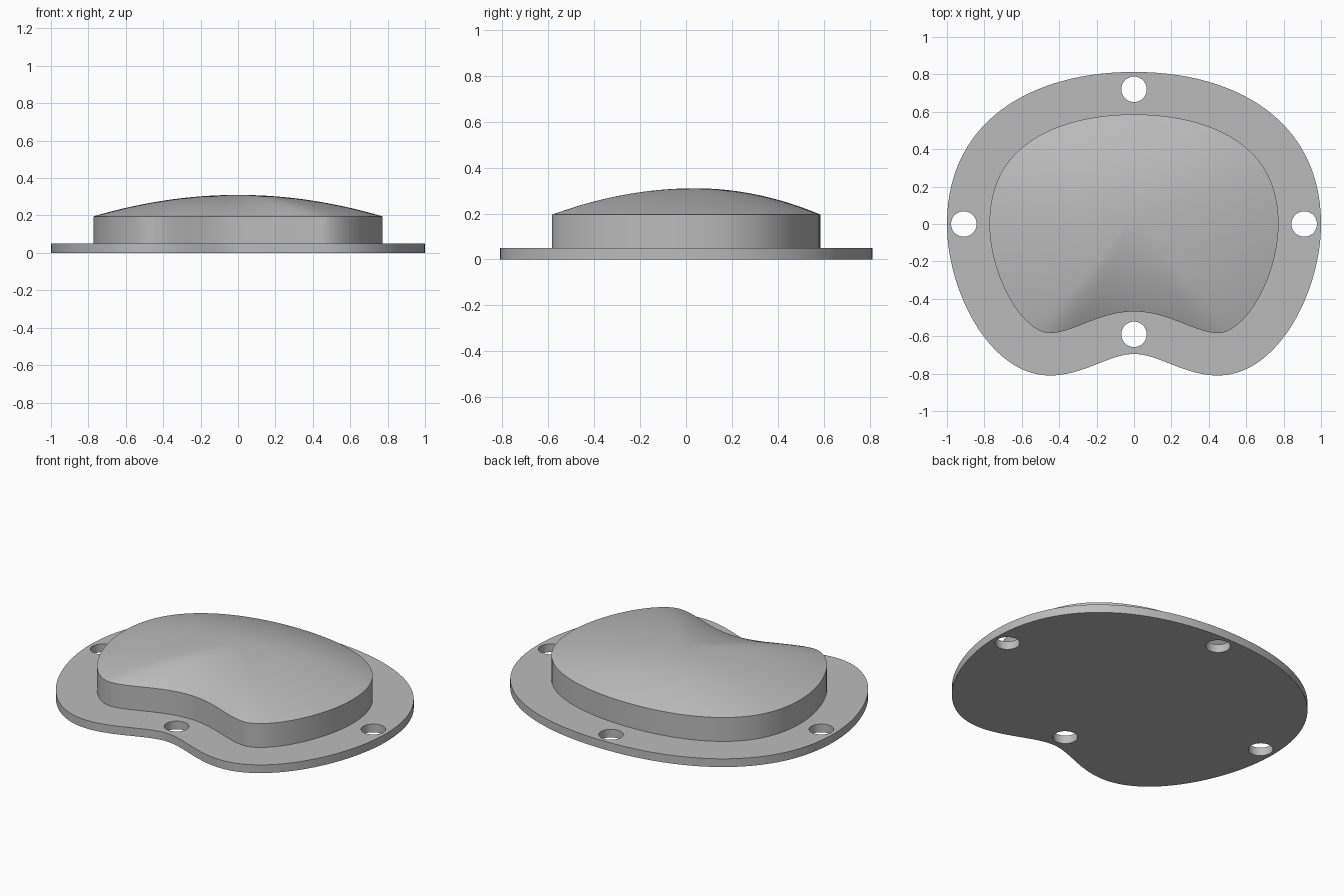
import bpy, bmesh, math
from mathutils import Vector
from mathutils.geometry import interpolate_bezier

cube = bpy.data.objects.get("Cube")
if cube:
    bpy.data.objects.remove(cube)

grey = bpy.data.materials.new("plain grey")
grey.use_nodes = True
grey.diffuse_color = (0.5, 0.5, 0.5, 1)
grey.node_tree.nodes["Principled BSDF"].inputs["Base Color"].default_value = (0.5, 0.5, 0.5, 1)

FLANGE_TOP, WALL_TOP, APEX_TOP, MARGIN = 0.05, 0.195, 0.31, 0.227
STEPS, RINGS = 28, 24

# Half outline as bezier segments, back to front notch
SEGMENTS = [
    ((0, 0.813), (0.55, 0.813), (1, 0.55), (1, 0)),
    ((1, 0), (1, -0.36), (0.77, -0.81), (0.45, -0.81)),
    ((0.45, -0.81), (0.27, -0.81), (0.13, -0.695), (0, -0.695)),
]


def outline():
    half = []
    for seg in SEGMENTS:
        half += interpolate_bezier(*[Vector((*p, 0)) for p in seg], STEPS + 1)[:-1]
    half.append(Vector((0, SEGMENTS[-1][-1][1], 0)))
    return half + [Vector((-p.x, p.y, 0)) for p in half[-2:0:-1]]


def inset(points, distance):
    # The outline runs clockwise, so the inward normal is on the right
    result = []
    for i, p in enumerate(points):
        t = (points[(i + 1) % len(points)] - points[i - 1]).normalized()
        result.append(p + distance * Vector((t.y, -t.x, 0)))
    return result


def make_object(name, bm):
    bmesh.ops.recalc_face_normals(bm, faces=bm.faces)
    mesh = bpy.data.meshes.new(name)
    bm.to_mesh(mesh)
    bm.free()
    obj = bpy.data.objects.new(name, mesh)
    mesh.materials.append(grey)
    bpy.context.collection.objects.link(obj)
    return obj


def add_ring(bm, points, z):
    return [bm.verts.new((p.x, p.y, z)) for p in points]


def bridge(bm, a, b):
    for i in range(len(a)):
        j = (i + 1) % len(a)
        bm.faces.new((a[i], a[j], b[j], b[i]))


def smooth(obj):
    bpy.ops.object.select_all(action="DESELECT")
    obj.select_set(True)
    bpy.context.view_layer.objects.active = obj
    bpy.ops.object.shade_smooth_by_angle(angle=math.radians(30))


# Flat flange
outer = outline()
bm = bmesh.new()
low, high = add_ring(bm, outer, 0), add_ring(bm, outer, FLANGE_TOP)
bridge(bm, low, high)
bm.faces.new(low)
bm.faces.new(high)
flange = make_object("flange", bm)

# Four screw holes
bm = bmesh.new()
for x, y in ((0, 0.72), (0.91, 0), (-0.91, 0), (0, -0.59)):
    made = bmesh.ops.create_cone(bm, cap_ends=True, segments=48, radius1=0.068,
                                 radius2=0.068, depth=0.3)
    bmesh.ops.translate(bm, verts=made["verts"], vec=(x, y, 0))
cutter = make_object("hole_cutter", bm)
cutter.hide_render = True
cut = flange.modifiers.new("screw holes", "BOOLEAN")
cut.object = cutter
cut.solver = "EXACT"
smooth(flange)
bpy.ops.object.modifier_apply(modifier=cut.name)
bpy.data.objects.remove(cutter)

# Raised body: upright wall and domed top converging on one apex
inner = inset(outer, MARGIN)
apex = Vector((0, 0.04, 0))
bm = bmesh.new()
base = add_ring(bm, inner, FLANGE_TOP)
ring = add_ring(bm, inner, WALL_TOP)
bridge(bm, base, ring)
for k in range(RINGS - 1, 0, -1):
    t = k / RINGS
    z = WALL_TOP + (APEX_TOP - WALL_TOP) * (1 - t ** 2)
    nxt = add_ring(bm, [apex.lerp(p, t) for p in inner], z)
    bridge(bm, ring, nxt)
    ring = nxt
tip = bm.verts.new((0, apex.y, APEX_TOP))
for i in range(len(ring)):
    bm.faces.new((ring[i], ring[(i + 1) % len(ring)], tip))
body = make_object("domed_body", bm)
smooth(body)
# Keep the rim crisp where the dome meets the wall
rim = body.data.attributes.get("sharp_edge") or body.data.attributes.new("sharp_edge", "BOOLEAN", "EDGE")
for e in body.data.edges:
    if all(abs(body.data.vertices[v].co.z - WALL_TOP) < 1e-4 for v in e.vertices):
        rim.data[e.index].value = True
